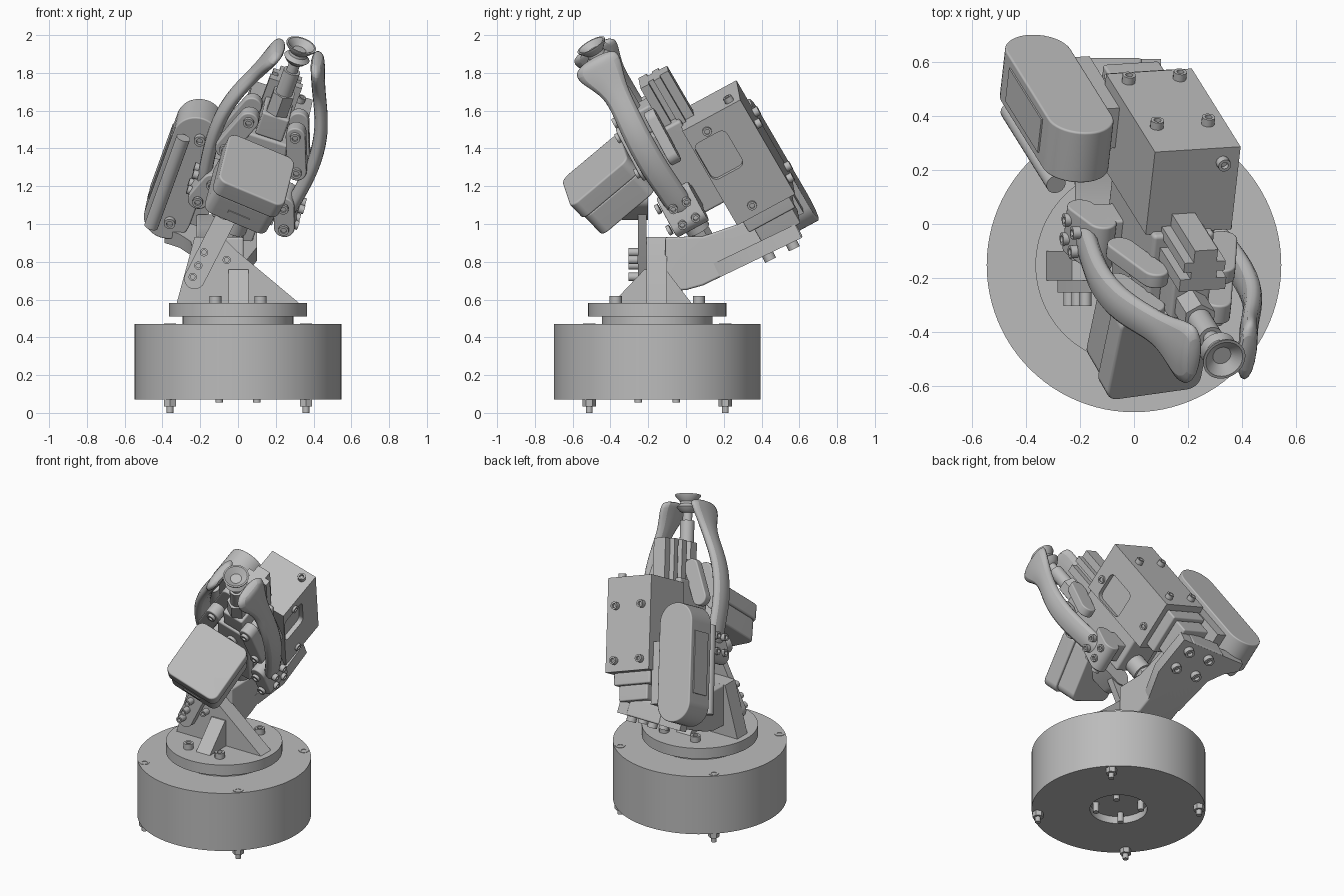
import bpy, bmesh, math
from mathutils import Matrix, Vector

cube = bpy.data.objects.get("Cube")
if cube:
    bpy.data.objects.remove(cube, do_unlink=True)

grey = bpy.data.materials.new("machine_grey")
grey.use_nodes = True
grey.diffuse_color = (0.5, 0.5, 0.5, 1)
grey.node_tree.nodes["Principled BSDF"].inputs["Base Color"].default_value = (0.5, 0.5, 0.5, 1)

# Tilted tool frame: a = sideways, b = backwards, c = along the tool axis
c_axis = Vector((0.3, -0.48, 0.825)).normalized()
a_axis = Vector((0.95, 0.06, -0.31))
a_axis = (a_axis - c_axis * a_axis.dot(c_axis)).normalized()
b_axis = c_axis.cross(a_axis)
TOOL = Matrix((a_axis, b_axis, c_axis)).transposed().to_4x4()
TOOL.translation = (0.04, -0.03, 1.135)
WORLD = Matrix.Identity(4)


def finish(name, bm, frame, bevel=0.0):
    bmesh.ops.recalc_face_normals(bm, faces=bm.faces)
    if bevel:
        sharp = [e for e in bm.edges if e.calc_face_angle(0) > 0.7]
        bmesh.ops.bevel(bm, geom=sharp, offset=bevel, segments=3,
                        profile=0.5, affect='EDGES', clamp_overlap=True)
    bm.transform(frame)
    me = bpy.data.meshes.new(name)
    bm.to_mesh(me)
    bm.free()
    me.materials.append(grey)
    me.shade_smooth()
    me.set_sharp_from_angle(angle=math.radians(35))
    ob = bpy.data.objects.new(name, me)
    bpy.context.collection.objects.link(ob)
    if bevel:
        ob.modifiers.new("flat_faces", 'WEIGHTED_NORMAL').keep_sharp = True
    return ob


def box(name, lo, hi, frame=TOOL, bevel=0.0):
    bm = bmesh.new()
    lo, hi = Vector(lo), Vector(hi)
    bmesh.ops.create_cube(bm, size=1)
    bmesh.ops.scale(bm, vec=hi - lo, verts=bm.verts)
    bmesh.ops.translate(bm, vec=(lo + hi) / 2, verts=bm.verts)
    return finish(name, bm, frame, bevel)


def cyl(name, p, q, r, frame=TOOL, sides=24):
    p, q = Vector(p), Vector(q)
    bm = bmesh.new()
    bmesh.ops.create_cone(bm, cap_ends=True, segments=sides, radius1=r,
                          radius2=r, depth=(q - p).length)
    turn = (q - p).to_track_quat('Z', 'Y').to_matrix().to_4x4()
    return finish(name, bm, frame @ Matrix.Translation((p + q) / 2) @ turn)


def prism(name, pts, axes, t0, t1, frame=TOOL, bevel=0.0):
    """Extrude a 2D outline; axes gives the indices of u, v and the extrusion."""
    def place(u, v, t):
        co = [0, 0, 0]
        for i, value in zip(axes, (u, v, t)):
            co[i] = value
        return Vector(co)
    bm = bmesh.new()
    face = bm.faces.new([bm.verts.new(place(u, v, t0)) for u, v in pts])
    new = bmesh.ops.extrude_face_region(bm, geom=[face])["geom"]
    bmesh.ops.translate(bm, vec=place(0, 0, t1 - t0),
                        verts=[g for g in new if isinstance(g, bmesh.types.BMVert)])
    return finish(name, bm, frame, bevel)


def pill(p, q, r, steps=12):
    """Outline of a bar with round ends."""
    start = math.atan2(q[1] - p[1], q[0] - p[0]) - math.pi / 2
    arc = [math.pi * i / steps for i in range(steps + 1)]
    return ([(q[0] + r * math.cos(start + t), q[1] + r * math.sin(start + t)) for t in arc] +
            [(p[0] - r * math.cos(start + t), p[1] - r * math.sin(start + t)) for t in arc])


def rounded(x, y, r):
    """Outline of a rectangle with round corners, from its half sizes."""
    return [(sx * (x - r) + r * math.cos(q * math.pi / 2 + t * math.pi / 12),
             sy * (y - r) + r * math.sin(q * math.pi / 2 + t * math.pi / 12))
            for q, (sx, sy) in enumerate(((1, 1), (-1, 1), (-1, -1), (1, -1))) for t in range(7)]


def lathe(name, profile, frame, sides=64):
    bm = bmesh.new()
    verts = [bm.verts.new((r, 0, z)) for r, z in profile]
    edges = [bm.edges.new(pair) for pair in zip(verts, verts[1:])]
    bmesh.ops.spin(bm, geom=verts + edges, axis=(0, 0, 1), cent=(0, 0, 0),
                   angle=math.tau, steps=sides, use_duplicate=False)
    bmesh.ops.remove_doubles(bm, verts=bm.verts, dist=0.0005)
    return finish(name, bm, frame)


def screw(name, p, way, frame=TOOL, r=0.025, h=0.03):
    """Socket head screw standing on a surface at p."""
    p, way = Vector(p), Vector(way)
    turn = way.to_track_quat('Z', 'Y').to_matrix().to_4x4()
    lathe(name, [(0, 0), (r, 0), (r, h), (r * .55, h), (r * .55, h * .4), (0, h * .4)],
          frame @ Matrix.Translation(p) @ turn, 12)


# Base drum, with a recess underneath, and the turntable flange
BASE = Matrix.Translation((0, -0.152, 0))
lathe("base_drum", [(0, .12), (.18, .12), (.18, .07), (.547, .07), (.547, .47), (0, .47)], BASE, 96)
cyl("flange_neck", (0, 0, .47), (0, 0, .515), .293, BASE, 64)
cyl("flange", (0, 0, .51), (0, 0, .582), .366, BASE, 96)
for x in (-1, 1):
    for y in (-1, 1):
        cyl("foot_nut", (x * .36, y * .36, .035), (x * .36, y * .36, .07), .036, BASE, 6)
        cyl("foot_stud", (x * .36, y * .36, 0), (x * .36, y * .36, .05), .018, BASE, 12)
        screw("drum_screw", (x * .36, y * .36, .462), (0, 0, 1), BASE, .032, .011)
        screw("flange_screw", (x * .12, y * .22, .58), (0, 0, 1), BASE, .032, .04)
        cyl("center_stud", (x * .1, y * .1, .055), (x * .1, y * .1, .12), .02, BASE, 12)

# Pedestal
prism("pedestal_plate", [(-.325, .58), (.325, .58), (-.01, .86), (-.08, .93), (-.23, .93)],
      (0, 2, 1), -.21, -.10, WORLD)
prism("pedestal_gusset", [(-.39, .58), (-.22, .76), (-.1, .75), (.03, .58)],
      (1, 2, 0), -.05, .055, WORLD)

# Swept arm carrying the tool, flaring towards the side pod
prism("arm", [(-.11, .645), (.0, .65), (.09, .675), (.62, .93), (.56, 1.04), (.42, 1.05),
              (.22, .98), (.09, .935), (-.11, .93)], (1, 2, 0), -.22, .03, WORLD, .012)
ARM = Matrix.Translation((0, .09, .675)) @ Matrix.Rotation(math.atan2(.255, .53), 4, 'X')
prism("arm_flare", [(-.22, .1), (.03, .1), (.1, .3), (.1, .58), (-.38, .58), (-.39, .52),
                    (-.31, .46), (-.25, .37)], (0, 1, 2), 0, .08, ARM)
for x in (-.14, .02):
    for t in (.38, .52):
        screw("arm_screw", (x, t, 0), (0, 0, -1), ARM, .032, .035)

# Strap holding the sensor
prism("sensor_strap", pill((-.23, .71), (-.03, 1.1), .055), (0, 2, 1), -.255, -.21, WORLD)
prism("sensor_joint", pill((-.06, 1.08), (.04, 1.14), .06), (0, 2, 1), -.34, -.2, WORLD)
for x, z in ((-.24, .72), (-.18, .85), (-.06, .81), (-.21, .78)):
    screw("strap_screw", (x, -.255, z), (0, -1, 0), WORLD, .022, .05)

# Sensor housing in front, two tiers, tipped further forward than the tool
SENSOR = (TOOL @ Matrix.Rotation(math.radians(12), 4, 'X')
          @ Matrix.Rotation(math.radians(6), 4, 'Y'))
SENSOR.translation = (.055, -.405, 1.205)
prism("sensor_lid", rounded(.19, .2, .05), (0, 1, 2), .02, .125, SENSOR, .01)
prism("sensor_body", rounded(.18, .19, .05), (0, 1, 2), -.125, .02, SENSOR, .01)
box("sensor_port", (-.06, -.195, -.08), (.06, -.186, -.05), SENSOR)

# Drive box with a recessed side window
drive = box("drive_box", (-.14, .21, -.22), (.195, .56, .385))
drive.data.shade_flat()
cutter = prism("window_cutter", [(b + .314, c + .171) for b, c in rounded(.095, .115, .035)],
               (1, 2, 0), .165, .3)
cutter.hide_render = True
cutter.hide_viewport = True
cut = drive.modifiers.new("window", 'BOOLEAN')
cut.object = cutter
cut.operation = 'DIFFERENCE'
for a in (-.075, .125):
    for c in (-.15, .2):
        screw("back_screw", (a, .56, c), (0, 1, 0))
for b, c in ((.323, .32), (.332, -.16)):
    screw("side_screw", (.195, b, c), (1, 0, 0), h=.015)
screw("end_screw", (.13, .5, .385), (0, 0, 1))
box("drive_step_upper", (-.12, .24, -.3), (.16, .52, -.22), bevel=.01)
box("drive_step_lower", (-.09, .27, -.4), (.13, .5, -.3), bevel=.01)

# Slotted rail running out of the drive box
prism("rail", [(-.09, .12), (.09, .12), (.09, .17), (.05, .17), (.05, .2), (.08, .2), (.08, .24),
               (.045, .24), (.045, .29), (-.045, .29), (-.045, .24), (-.08, .24), (-.08, .2),
               (-.05, .2), (-.05, .17), (-.09, .17)], (0, 1, 2), .2, .67)

# Gripper core and suction tip
box("gripper_core", (-.12, -.07, -.1), (.12, .22, .42), bevel=.015)
box("core_head", (-.075, -.06, .42), (.075, .14, .56), bevel=.012)
box("root_bridge", (-.22, -.03, -.06), (.22, .1, .08), bevel=.01)
cyl("lower_boss", (0, 0, -.2), (0, 0, -.1), .065)
cyl("lower_nut", (0, 0, -.25), (0, 0, -.2), .055, sides=6)
cyl("center_pin", (0, -.09, .3), (0, -.06, .3), .035)
cyl("suction_nut", (0, 0, .56), (0, 0, .68), .065, sides=6)
lathe("suction_cup", [(0, .66), (.045, .66), (.045, .82), (.03, .82), (.03, .87), (.05, .88),
                      (.07, .905), (.05, .925), (.048, .94), (.08, .975), (.082, .985),
                      (.072, .985), (.035, .955), (0, .955)], TOOL, 32)

# Fingers, links and knuckles on both sides
sections = [(-.04, .235, -.07, .08), (.12, .255, -.075, .08), (.3, .28, -.09, .07),
            (.5, .268, -.085, .07), (.65, .215, -.07, .075), (.75, .17, -.07, .08),
            (.84, .14, -.13, .11), (.9, .12, -.16, .13), (.95, .1, -.12, .11)]
for side, label in ((1, "left"), (-1, "right")):
    bm = bmesh.new()
    rings = [[bm.verts.new((side * a + da, b, c)) for da, b in
              ((-.04, b0), (.04, b0), (.04, b1), (-.04, b1))] for c, a, b0, b1 in sections]
    for low, high in zip(rings, rings[1:]):
        for i in range(4):
            j = (i + 1) % 4
            bm.faces.new((low[i], low[j], high[j], high[i]))
    bm.faces.new(rings[0])
    bm.faces.new(rings[-1])
    finger = finish(label + "_finger", bm, TOOL)
    finger.modifiers.new("rounding", 'SUBSURF').levels = 2
    finger.modifiers["rounding"].render_levels = 2
    for part, b0, b1 in (("_link", -.1, -.02), ("_rear_link", .07, .13)):
        prism(label + part, pill((side * .13, .5), (side * .2, .3), .052),
              (0, 2, 1), b0, b1, bevel=.008)
    prism(label + "_knuckle", pill((side * .2, .07), (side * .24, -.05), .055),
          (0, 2, 1), -.09, .1, bevel=.008)
    for a, c in ((.13, .5), (.2, .3), (.2, .07), (.24, -.05)):
        screw(label + "_pivot", (side * a, -.1, c), (0, -1, 0), r=.028, h=.02)
    for b in (-.03, .05):
        for c in (-.04, .06):
            screw(label + "_knuckle_screw", (side * .28, b, c), (side, 0, 0), r=.024)

# Round-ended side pod with a cover plate and a tube beside it
POD = TOOL.copy()
POD.translation = (-.287, .43, 1.293)
prism("side_pod", pill((0, -.257), (0, .257), .125, 20), (0, 2, 1), -.108, .105, POD, .008)
box("pod_cover", (-.131, -.07, -.2), (-.124, .07, .2), POD)
box("pod_mount", (.08, -.1, -.25), (.2, .07, .15), POD)
cyl("side_tube", (-.07, -.17, -.3), (-.07, -.17, .27), .037, POD)
for c in (-.27, .26):
    screw("pod_screw", (.02, -.108, c), (0, -1, 0), POD, .03)
